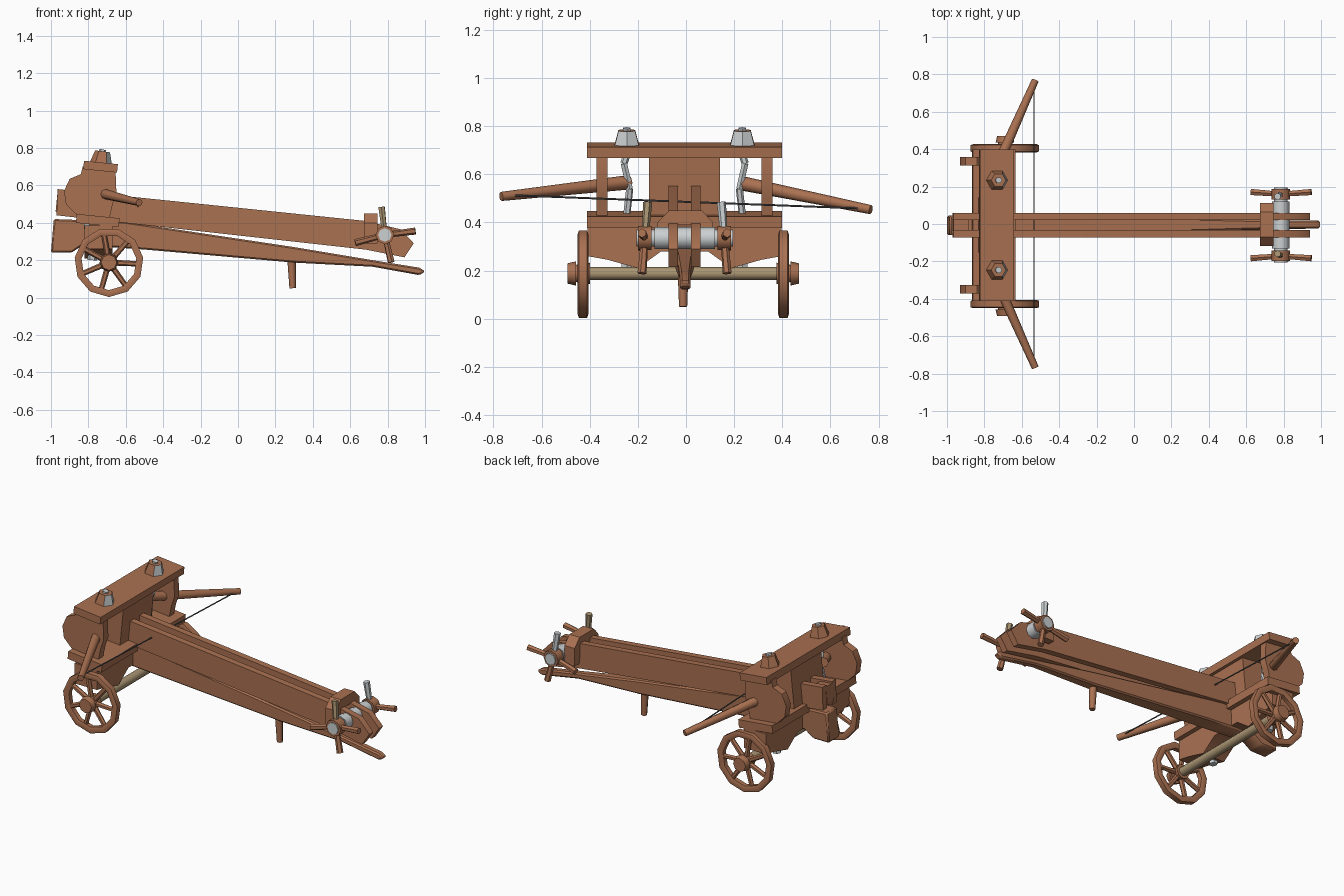
import bpy, bmesh, math
from mathutils import Vector, Matrix

if "Cube" in bpy.data.objects:
    bpy.data.objects.remove(bpy.data.objects["Cube"])

def mat(name, c):
    m = bpy.data.materials.new(name)
    m.diffuse_color = (*c, 1)
    m.use_nodes = True
    m.node_tree.nodes["Principled BSDF"].inputs["Base Color"].default_value = m.diffuse_color
    return m

WOOD = mat("brown wood", (0.40, 0.165, 0.083))
GREY = mat("light grey", (0.60, 0.63, 0.64))
TAN = mat("pale tan", (0.40, 0.30, 0.17))
CORD = mat("dark cord", (0.10, 0.10, 0.10))
TILT = math.radians(5.8)
YC = -0.006          # slight sideways offset of the frame

def finish(name, bm, m, bevel=0, angle=40):
    bmesh.ops.recalc_face_normals(bm, faces=bm.faces[:])
    me = bpy.data.meshes.new(name)
    bm.to_mesh(me)
    bm.free()
    me.materials.append(m)
    o = bpy.data.objects.new(name, me)
    bpy.context.collection.objects.link(o)
    if bevel:
        b = o.modifiers.new("bevel", 'BEVEL')
        b.width, b.segments = bevel, 1
    bpy.ops.object.select_all(action='DESELECT')
    o.select_set(True)
    bpy.context.view_layer.objects.active = o
    bpy.ops.object.shade_smooth_by_angle(angle=math.radians(angle))
    return o

def box(name, loc, size, m=WOOD, tilt=0, bevel=0):
    bm = bmesh.new()
    bmesh.ops.create_cube(bm, size=1)
    bm.transform(Matrix.Translation(loc) @ Matrix.Rotation(tilt, 4, 'Y') @ Matrix.Diagonal((*size, 1)))
    return finish(name, bm, m, bevel)

def rod(name, a, b, r1, r2=None, m=WOOD, n=8):
    a, b = Vector(a), Vector(b)
    d = b - a
    bm = bmesh.new()
    bmesh.ops.create_cone(bm, cap_ends=True, segments=n, radius1=r1,
                          radius2=r1 if r2 is None else r2, depth=d.length)
    bm.transform(Matrix.Translation((a + b) / 2) @ d.to_track_quat('Z', 'Y').to_matrix().to_4x4())
    return finish(name, bm, m, angle=50)

def prism(name, pts, y0, y1, m=WOOD, bevel=0, taper=None):
    """Extrude an x-z outline along y; taper(x) scales the width."""
    bm = bmesh.new()
    k = taper or (lambda x: 1)
    f = [bm.verts.new((x, y0 * k(x), z)) for x, z in pts]
    g = [bm.verts.new((x, y1 * k(x), z)) for x, z in pts]
    bm.faces.new(f)
    bm.faces.new(g[::-1])
    for i in range(len(pts)):
        j = (i + 1) % len(pts)
        bm.faces.new((f[i], f[j], g[j], g[i]))
    return finish(name, bm, m, bevel)

# Stock: two long parallel rails
rail = [(-.965, .58), (.68, .41), (.87, .365), (.94, .29), (.89, .215), (.68, .257), (-.97, .44)]
for s in (-1, 1):
    prism("stock_rail", rail, YC + s * .027, YC + s * .066)
box("stock_nose", (-.93, YC, .51), (.08, .06, .11), tilt=TILT)

# Trail beam below, tapering to the tail, with its prop leg
trail = [(-.985, .42), (-.6, .405), (-.5, .39), (.3, .27), (.72, .20), (.97, .16), (1, .14),
         (.97, .12), (.72, .165), (.3, .187), (-.5, .257), (-.83, .28), (-.89, .24), (-1, .24)]
prism("trail_beam", trail, -.06, .045, bevel=.008,
      taper=lambda x: 1 if x < -.4 else 1 - .6 * min(1, (x + .4) / 1.2))
rod("prop_leg", (.285, -.012, .24), (.292, -.012, .05), .024, .017)

# Spring frame: planks, side plates, centre block
box("top_plank", (-.735, YC, .700), (.182, .81, .045), tilt=TILT)
box("bottom_plank", (-.75, YC, .412), (.23, .81, .048), tilt=TILT)
cheek = [(-.83, .70), (-.84, .66), (-.90, .635), (-.93, .57), (-.92, .50), (-.87, .45),
         (-.83, .42), (-.69, .41), (-.67, .50), (-.65, .56), (-.655, .68)]
for s in (-1, 1):
    prism("side_plate", cheek, YC + s * .32, YC + s * .365)
box("centre_block", (-.75, YC, .555), (.14, .295, .28), tilt=TILT)

# Torsion ropes with washers above and below
for s in (-1, 1):
    y = YC + s * .24
    pts = [(-.735, y, .68), (-.735, y + s * .012, .645), (-.75, y - s * .012, .54), (-.765, y, .43)]
    for a, b in zip(pts, pts[1:]):
        rod("torsion_rope", a, b, .015, m=GREY, n=6)
    for name, a, b in (("top_washer", (-.733, y, .715), (-.724, y, .782)),
                       ("bottom_washer", (-.765, y, .40), (-.775, y, .27))):
        w = rod(name, a, b, .06, .04, n=6)
        w.data.materials.append(GREY)
        for p in w.data.polygons:      # metal shows on one side only
            if p.normal.x > .7:
                p.material_index = 1
    rod("rope_top", (-.727, y, .775), (-.723, y, .792), .018, m=GREY, n=6)
    rod("rope_end", (-.775, y, .28), (-.78, y, .20), .025, m=GREY, n=6)

# Bow arms and bowstring
tips = {}
for s, zr, zt in ((-1, .567, .508), (1, .562, .453)):
    root, tip = (-.765, s * .235, zr), (-.528, s * .768, zt)
    rod("bow_arm", root, tip, .03, .019)
    tips[s] = (-.535, s * .73, zt + .005)
rod("bowstring", tips[-1], tips[1], .004, m=CORD, n=6)

# Carriage bolster: arched brackets below the frame
bm = bmesh.new()
prof = [(-.415, .385), (.415, .385), (.415, .26), (.33, .245), (.2, .21), (.1, .28),
        (-.1, .28), (-.2, .21), (-.33, .245), (-.415, .26)]
f = bm.faces.new([bm.verts.new((-.82, y * .97 + YC, z)) for y, z in prof])
ext = bmesh.ops.extrude_face_region(bm, geom=[f])
for v in ext['geom']:
    if isinstance(v, bmesh.types.BMVert):
        v.co.x += .15
finish("carriage_bolster", bm, WOOD)

# Axle and wheels
AX, AZ = -.69, .188
rod("axle", (AX, -.42, AZ), (AX, .40, AZ), .027, m=TAN, n=10)

def wheel(y, s):
    bm = bmesh.new()
    n, prof = 11, [(.185, -.017), (.185, .017), (.17, .022), (.148, .014), (.148, -.014), (.17, -.022)]
    rings = []
    for i in range(n):
        t = 2 * math.pi * (i + .25) / n
        rings.append([bm.verts.new((AX + r * math.cos(t), y + d, AZ + r * math.sin(t))) for r, d in prof])
    for i in range(n):
        a, b = rings[i], rings[(i + 1) % n]
        for j in range(6):
            k = (j + 1) % 6
            bm.faces.new((a[j], a[k], b[k], b[j]))
    finish("wheel_rim", bm, WOOD, angle=50)
    for i in range(7):
        t = 2 * math.pi * i / 7 + math.radians(100)
        rod("wheel_spoke", (AX, y, AZ), (AX + .16 * math.cos(t), y, AZ + .16 * math.sin(t)), .016, .014, n=6)
    rod("wheel_hub", (AX, y - s * .03, AZ), (AX, y + s * .042, AZ), .045, .034)
    rod("hub_cap", (AX, y + s * .03, AZ), (AX, y + s * .065, AZ), .05, .042)

wheel(-.428, -1)
wheel(.405, 1)

# Winch crossbar with chamfered top
bm = bmesh.new()
arch = [(-.118, .29), (-.118, .40), (-.07, .45), (.065, .45), (.113, .40), (.113, .29),
        (.07, .29), (.05, .39), (-.055, .39), (-.075, .29)]
f = bm.faces.new([bm.verts.new((.675, y, z)) for y, z in arch])
ext = bmesh.ops.extrude_face_region(bm, geom=[f])
for v in ext['geom']:
    if isinstance(v, bmesh.types.BMVert):
        v.co.x += .07
finish("winch_crossbar", bm, WOOD)

# Winch drum with four handspikes at each end
WX, WZ = .785, .335
rod("winch_drum", (WX, -.205, WZ), (WX, .195, WZ), .036, m=GREY, n=8)
rod("drum_rope", (WX, -.13, WZ), (WX, .12, WZ), .046, m=GREY, n=8)
for s in (-1, 1):
    y = YC + s * .165
    rod("winch_hub", (WX, y - .028, WZ), (WX, y + .028, WZ), .05)
    for i, d in enumerate((96, 8, -78, -164)):
        t = math.radians(d)
        c, q = math.cos(t), math.sin(t)
        m = (TAN if s < 0 else GREY) if i == 0 else WOOD
        tip = (WX + .165 * c, y + s * .012 * (-1 if i == 0 else 1), WZ + .15 * q)
        rod("handspike", (WX, y, WZ), tip, .015, .019, m=m, n=6)
